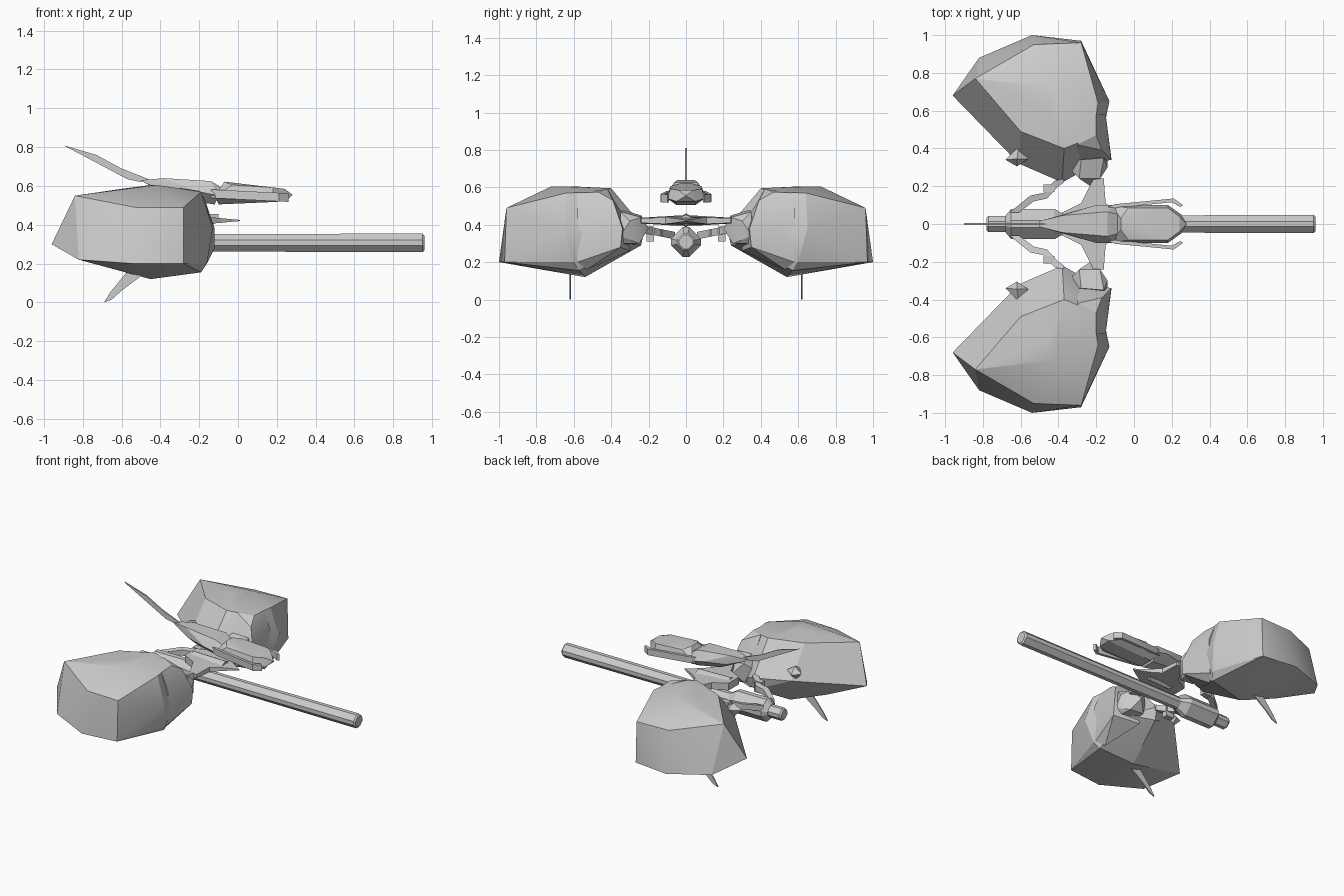
import bpy
import bmesh
import math

cube = bpy.data.objects.get("Cube")
if cube:
    bpy.data.objects.remove(cube, do_unlink=True)

grey = bpy.data.materials.new("light_grey")
grey.use_nodes = True
colour = (0.6, 0.6, 0.6, 1)
grey.diffuse_color = colour
grey.node_tree.nodes["Principled BSDF"].inputs["Base Color"].default_value = colour


def finish(name, bm, mirrored):
    """Turn a bmesh into a shaded object, optionally doubled across y = 0."""
    bmesh.ops.recalc_face_normals(bm, faces=bm.faces)
    mesh = bpy.data.meshes.new(name)
    bm.to_mesh(mesh)
    bm.free()
    mesh.materials.append(grey)
    obj = bpy.data.objects.new(name, mesh)
    bpy.context.collection.objects.link(obj)
    bpy.ops.object.select_all(action="DESELECT")
    obj.select_set(True)
    bpy.context.view_layer.objects.active = obj
    bpy.ops.object.shade_smooth_by_angle(angle=math.radians(22))
    if mirrored:
        mod = obj.modifiers.new("mirror", "MIRROR")
        mod.use_axis = (False, True, False)
        mod.use_mirror_merge = False
    return obj


def faceted(name, points, mirrored=True):
    """Faceted solid around corner points; centred parts get both sides."""
    bm = bmesh.new()
    if not mirrored:
        points = points + [(x, -y, z) for x, y, z in points if y]
    for p in points:
        bm.verts.new(p)
    res = bmesh.ops.convex_hull(bm, input=bm.verts)
    loose = {g for key in ("geom_interior", "geom_unused") for g in res[key]
             if isinstance(g, bmesh.types.BMVert)}
    bmesh.ops.delete(bm, geom=list(loose), context="VERTS")
    bmesh.ops.dissolve_limit(bm, angle_limit=math.radians(3),
                             verts=bm.verts, edges=bm.edges)
    return finish(name, bm, mirrored)


def plate(name, outline, half, place, mirrored=False):
    """Flat outline given thickness; place(a, b, t) maps it into space."""
    bm = bmesh.new()
    a = [bm.verts.new(place(u, v, -half)) for u, v in outline]
    b = [bm.verts.new(place(u, v, half)) for u, v in outline]
    bm.faces.new(a)
    bm.faces.new(b)
    for i in range(len(a)):
        j = (i + 1) % len(a)
        bm.faces.new((a[i], a[j], b[j], b[i]))
    return finish(name, bm, mirrored)


def diamond_bar(name, stations, z, cut=0.22):
    """Bar along x with a corner-cut diamond section; stations are (x, radius)."""
    bm = bmesh.new()
    section = []
    for k in range(4):
        c, s = round(math.cos(k * math.pi / 2)), round(math.sin(k * math.pi / 2))
        for side in (-cut, cut):
            section.append((c - side * s, s + side * c))
    rings = [[bm.verts.new((x, r * u, z + r * v)) for u, v in section]
             for x, r in stations]
    for one, two in zip(rings, rings[1:]):
        for i in range(8):
            j = (i + 1) % 8
            bm.faces.new((one[i], one[j], two[j], two[i]))
    bm.faces.new(rings[0])
    bm.faces.new(rings[-1])
    return finish(name, bm, False)


# Side pods: upper ridge, crown, outer rim and underside corners
faceted("side_pods", [
    (-.84, .77, .55), (-.53, .95, .49), (-.28, .96, .49),
    (-.42, .72, .605), (-.45, .6, .605), (-.19, .64, .57), (-.22, .46, .575),
    (-.37, .4, .595), (-.6, .49, .585),
    (-.96, .68, .3), (-.82, .88, .22), (-.54, 1, .2), (-.28, .97, .2),
    (-.13, .65, .38), (-.16, .6, .2), (-.19, .57, .155), (-.45, .54, .12),
    (-.68, .42, .36), (-.61, .32, .38), (-.38, .22, .38), (-.38, .24, .29),
    (-.2, .32, .3), (-.7, .6, .2)])

# Raised inner shoulder on the forward end of each pod
faceted("pod_shoulders", [
    (-.2, .47, .575), (-.2, .58, .57), (-.3, .42, .59), (-.15, .58, .45),
    (-.16, .58, .2), (-.12, .34, .38), (-.12, .35, .28), (-.2, .53, .16),
    (-.3, .3, .4), (-.3, .3, .26), (-.17, .39, .53)])

# Small pyramid studs on the inner pod faces
faceted("pod_studs", [
    (-.68, .34, .44), (-.61, .41, .45), (-.56, .345, .44),
    (-.62, .305, .43), (-.62, .345, .48), (-.62, .36, .38)])

# Blades below the pods
plate("pod_blades", [(-.69, 0), (-.65, .015), (-.6, .06), (-.48, .15),
                     (-.57, .16), (-.66, .05)],
      .004, lambda u, v, t: (u, .62 + t, v), True)

# Faceted pivot joints
faceted("pivot_joints", [
    (-.33, .28, .41), (-.29, .24, .45), (-.18, .24, .44), (-.14, .3, .42),
    (-.16, .35, .47), (-.28, .34, .48), (-.32, .34, .42), (-.14, .35, .34),
    (-.29, .25, .31), (-.18, .25, .3), (-.28, .36, .29), (-.17, .36, .3),
    (-.23, .2, .38)])

# Swept cross wing with a pointed nose
half_wing = [(.01, 0), (-.1, .065), (-.15, .11), (-.16, .24),
             (-.21, .25), (-.24, .19), (-.28, .11), (-.38, .06)]
plate("cross_wing", half_wing + [(x, -y) for x, y in half_wing[:0:-1]], .5,
      lambda u, v, t: (u, v, .422 + t * .06 * min(1, max(.1, -u * 5))
                       * (1 - abs(v) * 2)))
faceted("wing_spine", [(-.1, 0, .455), (-.36, 0, .46), (-.34, .06, .43),
                       (-.1, .05, .43), (-.3, 0, .385), (-.14, 0, .39)], False)

# Rear arms linking the barrel housing to the pods
arm = [(-.66, .06), (-.55, .15), (-.48, .165), (-.42, .23), (-.37, .24)]
rear = [(x + dx, y + dy) for (x, y), (dx, dy) in
        zip(reversed(arm), [(0, -.02), (.02, -.03), (.02, -.03),
                            (.02, -.03), (.05, 0)])]
plate("rear_arms", arm + rear, .02,
      lambda u, v, t: (u, v, .33 + .2 * v + t), True)
faceted("arm_feet", [(x, y, z) for x in (-.48, -.42) for y in (.17, .21)
                     for z in (.31, .39)])

# Long barrel and its rear housing
diamond_bar("barrel", [(-.78, .034), (-.77, .043), (.95, .048), (.96, .038)],
            .307, .3)
diamond_bar("barrel_housing", [(-.68, .045), (-.65, .08), (-.42, .08),
                               (-.36, .045)], .307)

# Upper fuselage
faceted("fuselage", [
    (-.5, .015, .63), (-.48, .02, .615), (-.38, .045, .64), (-.36, .055, .575),
    (-.14, .065, .625), (-.2, .1, .57), (-.1, .1, .55), (-.12, .05, .505),
    (-.3, .03, .53), (-.08, .05, .59)], False)

# Canopy block and nose
faceted("canopy", [
    (-.07, .03, .622), (-.03, .085, .605), (.18, .085, .592), (.24, .04, .585),
    (.28, 0, .555), (.25, .05, .525), (.18, .1, .54), (-.12, .1, .545),
    (-.1, .05, .505), (.2, .05, .518)], False)

# Side rails ending in inward hooked prongs
plate("side_rails", [(-.14, .09), (-.1, .105), (.21, .135), (.26, .1),
                     (.245, .09), (.2, .115), (-.1, .085)],
      .022, lambda u, v, t: (u, v, .553 - u * .05 + t), True)

# Tail spine swept up behind the fuselage
plate("tail_spine", [(-.9, .81), (-.73, .76), (-.6, .69), (-.46, .635),
                     (-.5, .62), (-.57, .635)],
      .005, lambda u, v, t: (u, t, v))
